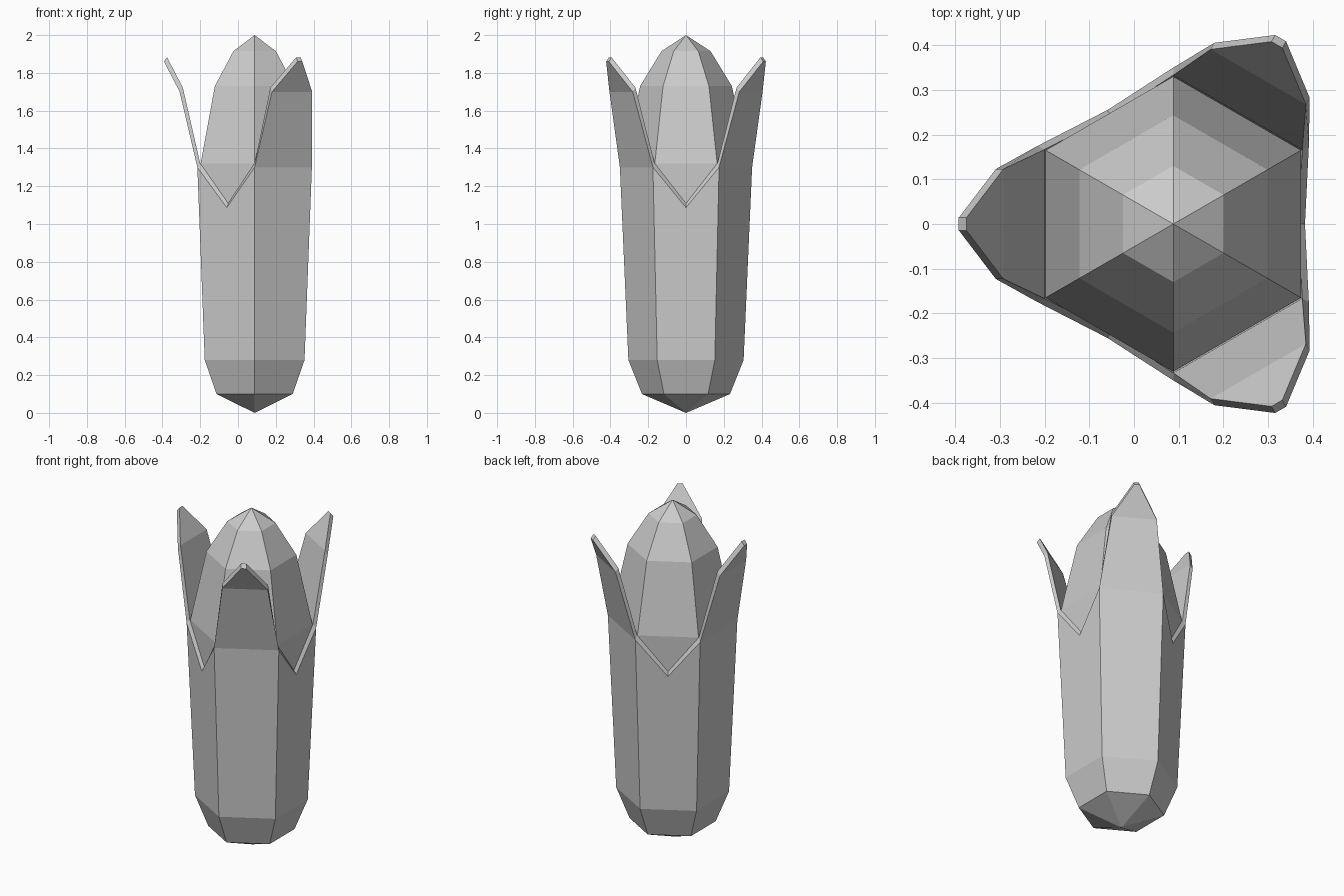
import bpy, bmesh
from math import cos, sin, pi, radians
from mathutils import Vector

cube = bpy.data.objects.get("Cube")
if cube:
    bpy.data.objects.remove(cube, do_unlink=True)

AXIS_X = 0.088          # the cob axis sits off centre because of the three leaves
HEX = cos(pi / 6)       # apothem / circumradius of a hexagon

grey = bpy.data.materials.new("plain grey")
grey.use_nodes = True
grey.diffuse_color = (0.6, 0.6, 0.6, 1)
grey.node_tree.nodes["Principled BSDF"].inputs["Base Color"].default_value = grey.diffuse_color


def finish(bm, name):
    bmesh.ops.recalc_face_normals(bm, faces=bm.faces)
    mesh = bpy.data.meshes.new(name)
    bm.to_mesh(mesh)
    bm.free()
    mesh.materials.append(grey)
    obj = bpy.data.objects.new(name, mesh)
    obj.location.x = AXIS_X
    bpy.context.collection.objects.link(obj)
    return obj


def polar(out, side, z, angle):
    """Point at distance out along a direction, shifted sideways."""
    c, s = cos(angle), sin(angle)
    return Vector((out * c - side * s, out * s + side * c, z))


def ring(bm, radius, z):
    return [bm.verts.new(polar(radius, 0, z, radians(30 + 60 * i))) for i in range(6)]


def bridge(bm, low, high):
    for i in range(6):
        j = (i + 1) % 6
        bm.faces.new((low[i], low[j], high[j], high[i]))


def fan(bm, loop, z):
    tip = bm.verts.new((0, 0, z))
    for i in range(6):
        bm.faces.new((loop[i], loop[(i + 1) % 6], tip))


# Cob: six-sided, stepped in to a point
bm = bmesh.new()
rings = [ring(bm, r, z) for r, z in
         ((0.286, 0.32), (0.33, 1.32), (0.243, 1.73), (0.13, 1.915))]
bm.faces.new(rings[0][::-1])
for low, high in zip(rings, rings[1:]):
    bridge(bm, low, high)
fan(bm, rings[-1], 2.0)
finish(bm, "cob")


# Husk: pointed cup, with leaves on alternate sides and notches between them
def husk_skin(bm, inset, lift):
    base = ring(bm, 0.233 - inset, 0.1 + lift)
    belly = ring(bm, 0.305 - inset, 0.28 + lift)
    rim = ring(bm, 0.35 - inset, 1.3 + lift)
    fan(bm, base, lift)
    bridge(bm, base, belly)
    border = []
    for i in range(6):
        j = (i + 1) % 6
        angle = radians(60 * (i + 1))
        if i % 2 == 0:      # leaf side
            bm.faces.new((belly[i], belly[j], rim[j], rim[i]))
            mid = [bm.verts.new(polar(0.397 - inset, s * 0.123, 1.7 + lift, angle)) for s in (-1, 1)]
            tip = [bm.verts.new(polar(0.48 - inset, s * 0.014, 1.86 + lift, angle)) for s in (-1, 1)]
            bm.faces.new((rim[i], rim[j], mid[1], mid[0]))
            bm.faces.new((mid[0], mid[1], tip[1], tip[0]))
            border += [rim[i], mid[0], tip[0], tip[1], mid[1]]
        else:               # notched side
            notch = bm.verts.new(polar(0.34 * HEX - inset * HEX, 0, 1.087 + lift, angle))
            bm.faces.new((belly[i], belly[j], rim[j], notch, rim[i]))
            border += [rim[i], notch]
    return border


bm = bmesh.new()
outer = husk_skin(bm, 0, 0)
inner = husk_skin(bm, 0.017, 0.022)
for k in range(len(outer)):
    n = (k + 1) % len(outer)
    bm.faces.new((outer[k], outer[n], inner[n], inner[k]))
finish(bm, "husk")
